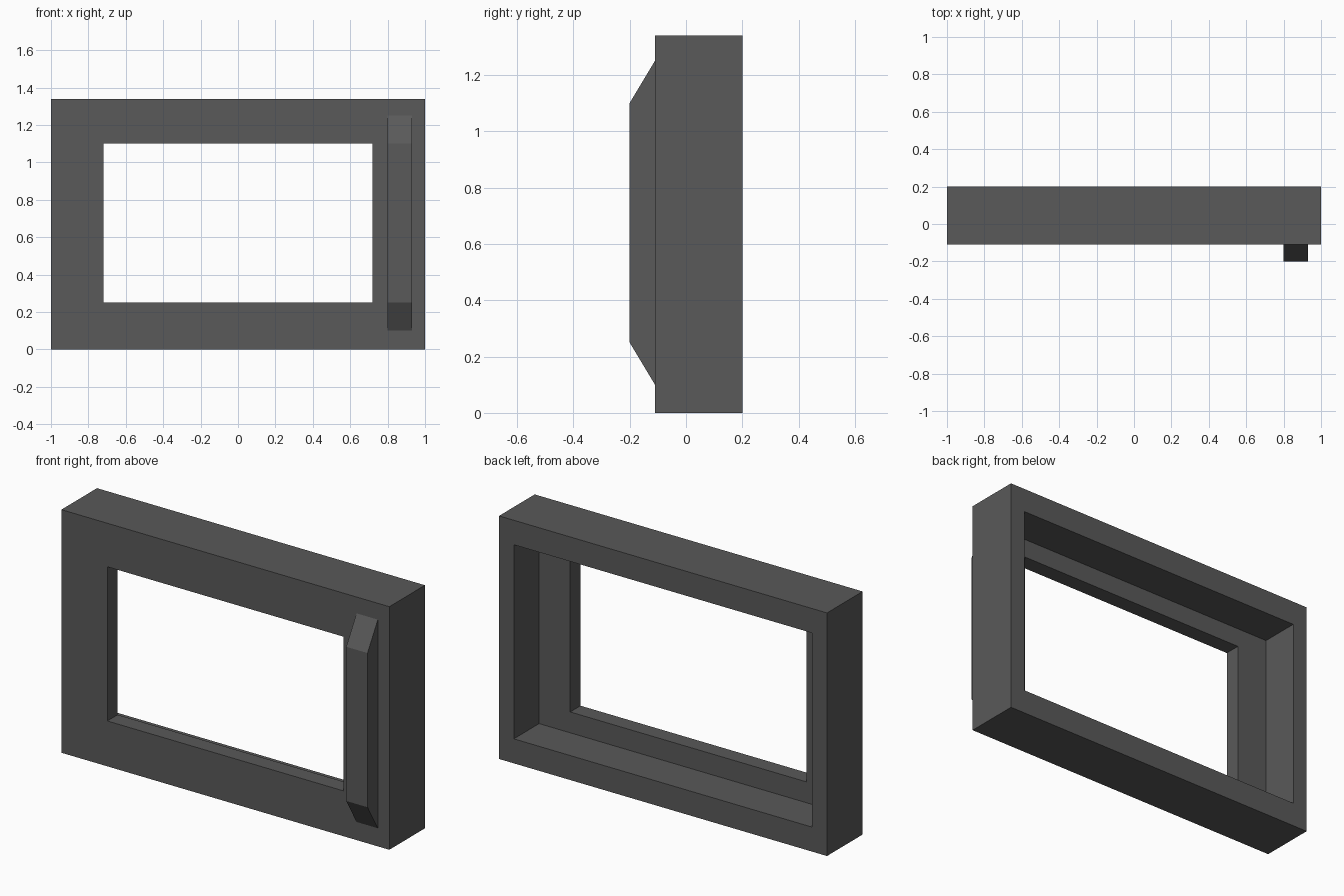
import bpy, bmesh

if "Cube" in bpy.data.objects:
    bpy.data.objects.remove(bpy.data.objects["Cube"])

grey = bpy.data.materials.new("dark grey")
grey.diffuse_color = (0.1, 0.1, 0.1, 1)
grey.use_nodes = True
grey.node_tree.nodes["Principled BSDF"].inputs["Base Color"].default_value = grey.diffuse_color


def make_object(name, bm):
    bmesh.ops.recalc_face_normals(bm, faces=bm.faces)
    mesh = bpy.data.meshes.new(name)
    bm.to_mesh(mesh)
    bm.free()
    mesh.materials.append(grey)
    obj = bpy.data.objects.new(name, mesh)
    bpy.context.collection.objects.link(obj)
    return obj


# Window frame: rectangular rings (half width, bottom, top, y) joined in a closed loop
OUTER, OPENING, RECESS = (1.0, 0.0, 1.34), (0.72, 0.25, 1.10), (0.91, 0.135, 1.205)
FRONT, LEDGE, BACK = -0.11, -0.02, 0.20
sections = [(OUTER, FRONT), (OPENING, FRONT), (OPENING, LEDGE),
            (RECESS, LEDGE), (RECESS, BACK), (OUTER, BACK)]
bm = bmesh.new()
rings = [[bm.verts.new((x, y, z)) for x, z in ((-w, lo), (w, lo), (w, hi), (-w, hi))]
         for (w, lo, hi), y in sections]
for i, a in enumerate(rings):
    b = rings[(i + 1) % len(rings)]
    for k in range(4):
        n = (k + 1) % 4
        bm.faces.new((a[k], a[n], b[n], b[k]))
make_object("frame", bm)

# Handle: side profile with sloped ends, extruded across x
profile = [(FRONT, 0.10), (-0.20, 0.25), (-0.20, 1.10), (FRONT, 1.25)]
bm = bmesh.new()
face = bm.faces.new([bm.verts.new((0.80, y, z)) for y, z in profile])
ext = bmesh.ops.extrude_face_region(bm, geom=[face])
bmesh.ops.translate(bm, vec=(0.13, 0, 0),
                    verts=[v for v in ext["geom"] if isinstance(v, bmesh.types.BMVert)])
make_object("handle", bm)
